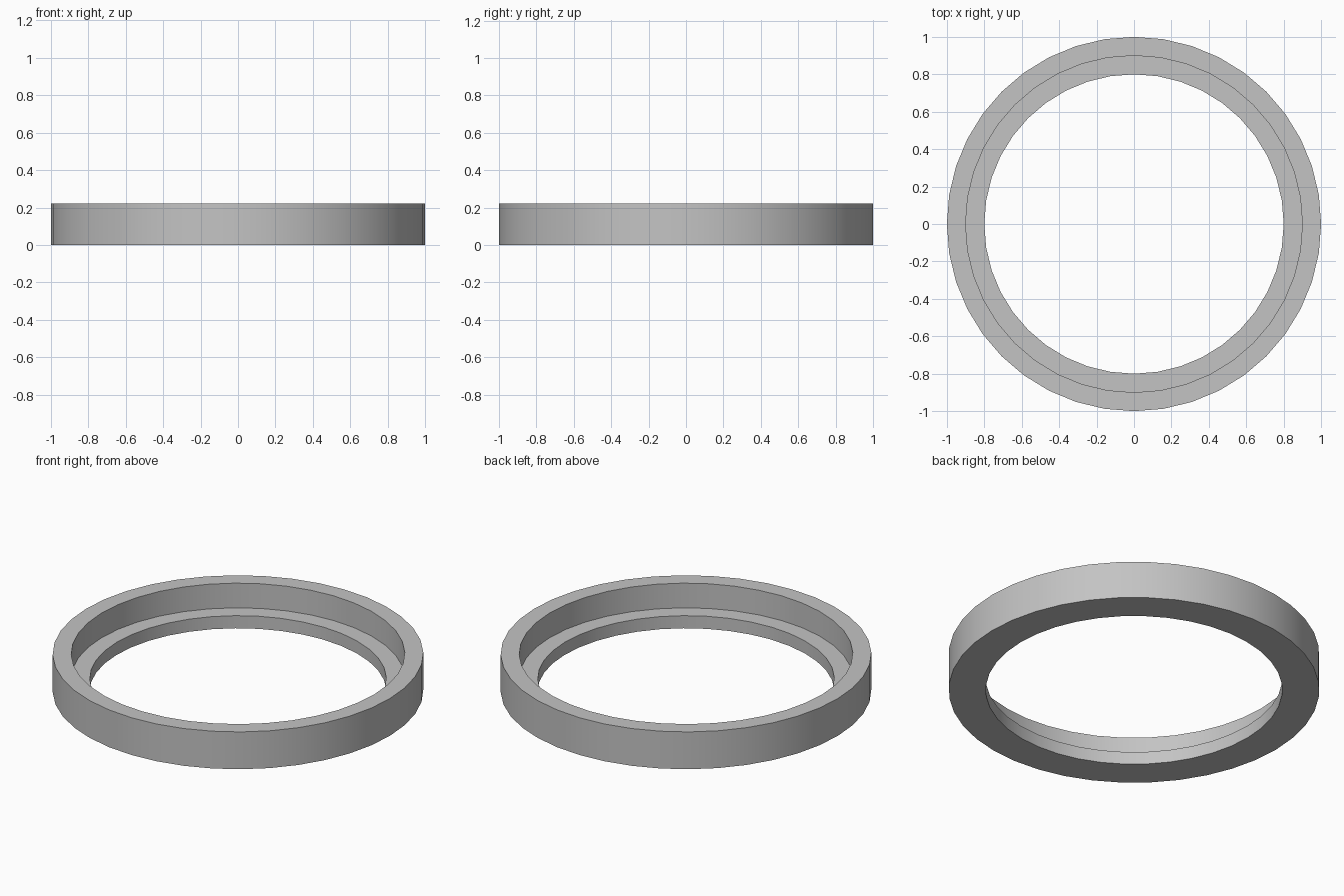
import bpy, bmesh, math

cube = bpy.data.objects.get("Cube")
if cube:
    bpy.data.objects.remove(cube, do_unlink=True)

SIDES = 40
HEIGHT = 0.222
LEDGE = 0.075

# Plain grey material
grey = bpy.data.materials.new("grey")
grey.use_nodes = True
color = (0.55, 0.55, 0.55, 1)
grey.diffuse_color = color
grey.node_tree.nodes["Principled BSDF"].inputs["Base Color"].default_value = color

# Stepped cross-section (radius, height), revolved into a closed ring
profile = [(1, 0), (1, HEIGHT), (0.9, HEIGHT), (0.9, LEDGE), (0.8, LEDGE), (0.8, 0)]
bm = bmesh.new()
loops = []
for i in range(SIDES):
    a = math.tau * i / SIDES
    loops.append([bm.verts.new((r * math.cos(a), r * math.sin(a), z)) for r, z in profile])
for i, here in enumerate(loops):
    after = loops[(i + 1) % SIDES]
    for j in range(len(profile)):
        k = (j + 1) % len(profile)
        bm.faces.new((here[j], after[j], after[k], here[k]))
bmesh.ops.recalc_face_normals(bm, faces=bm.faces)

mesh = bpy.data.meshes.new("stepped_ring")
bm.to_mesh(mesh)
bm.free()
mesh.materials.append(grey)
ring = bpy.data.objects.new("stepped_ring", mesh)
bpy.context.collection.objects.link(ring)

# Smooth walls with crisp rims
bpy.ops.object.select_all(action="DESELECT")
ring.select_set(True)
bpy.context.view_layer.objects.active = ring
bpy.ops.object.shade_smooth_by_angle(angle=math.radians(30))
